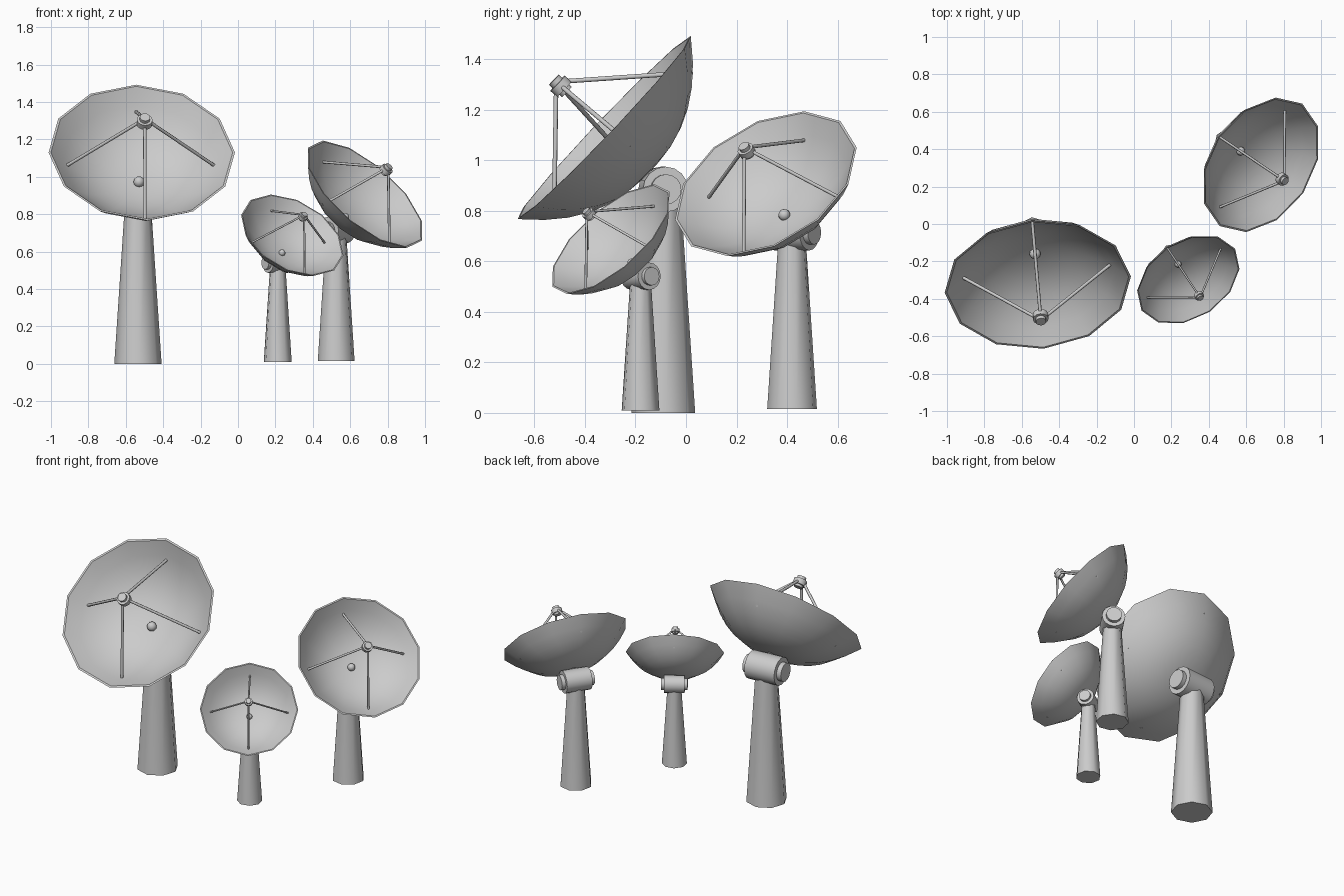
import bpy
import bmesh
import math
from mathutils import Matrix, Vector

cube = bpy.data.objects.get("Cube")
if cube:
    bpy.data.objects.remove(cube, do_unlink=True)

GREY = (0.6, 0.6, 0.6, 1.0)
metal = bpy.data.materials.new("light_grey_metal")
metal.use_nodes = True
metal.diffuse_color = GREY
metal.node_tree.nodes["Principled BSDF"].inputs["Base Color"].default_value = GREY

ELEVATION = math.radians(43.5)
HUB_HEIGHT = 0.885
RIM_RADIUS = 0.5
parts = []


def finish(bm, name, matrix):
    """Turn a bmesh into a named object, placed by the matrix."""
    bmesh.ops.transform(bm, matrix=matrix, verts=bm.verts)
    bmesh.ops.recalc_face_normals(bm, faces=bm.faces)
    mesh = bpy.data.meshes.new(name)
    bm.to_mesh(mesh)
    bm.free()
    mesh.materials.append(metal)
    obj = bpy.data.objects.new(name, mesh)
    bpy.context.collection.objects.link(obj)
    parts.append(obj)


def lathe(bm, profile, sides, place=Matrix.Identity(4)):
    """Revolve (radius, height) points about local z; zero radius makes a pole."""
    rings = []
    for r, z in profile:
        count = sides if r > 0 else 1
        ring = []
        for i in range(count):
            a = math.tau * i / sides
            co = Vector((r * math.cos(a), r * math.sin(a), z))
            ring.append(bm.verts.new(place @ co))
        rings.append(ring)
    for low, high in zip(rings, rings[1:]):
        for i in range(sides):
            j = (i + 1) % sides
            quad = [low[i % len(low)], low[j % len(low)],
                    high[j % len(high)], high[i % len(high)]]
            bm.faces.new(list(dict.fromkeys(quad)))


def rod(bm, start, end, radius, sides=8):
    """Closed straight rod between two points."""
    axis = end - start
    turn = axis.to_track_quat('Z', 'Y').to_matrix().to_4x4()
    length = axis.length
    lathe(bm, [(0, 0), (radius, 0), (radius, length), (0, length)], sides,
          Matrix.Translation(start) @ turn)


def bowl(radius, depth, steps=7):
    """Bowl curve from the centre out to the rim."""
    return [(radius * i / steps, -depth * (1 - (i / steps) ** 2.5))
            for i in range(steps + 1)]


def antenna(label, base, yaw, scale):
    place = (Matrix.Translation(base) @ Matrix.Rotation(math.radians(yaw), 4, 'Z')
             @ Matrix.Scale(scale, 4))
    s, c = math.sin(ELEVATION), math.cos(ELEVATION)
    # dish frame: local z looks along the dish axis, local y points up the dish
    aim = Matrix(((1, 0, 0, 0), (0, s, -c, -0.235), (0, c, s, 1.13), (0, 0, 0, 1)))
    tilted = place @ aim

    # tapered column
    bm = bmesh.new()
    lathe(bm, [(0, 0), (0.127, 0), (0.068, HUB_HEIGHT), (0, HUB_HEIGHT)], 8)
    finish(bm, label + "_column", place)

    # pivot hub with smaller end caps
    bm = bmesh.new()
    side = Matrix.Translation((0, 0, HUB_HEIGHT)) @ Matrix.Rotation(math.pi / 2, 4, 'Y')
    lathe(bm, [(0, -0.135), (0.06, -0.135), (0.06, -0.105), (0.09, -0.105),
               (0.09, 0.105), (0.06, 0.105), (0.06, 0.135), (0, 0.135)], 16, side)
    finish(bm, label + "_pivot_hub", place)

    # thin-walled reflector bowl
    bm = bmesh.new()
    lathe(bm, bowl(RIM_RADIUS, 0.25) + bowl(RIM_RADIUS - 0.012, 0.238)[::-1], 12)
    finish(bm, label + "_dish", tilted)

    # round feed at the bowl centre
    bm = bmesh.new()
    bmesh.ops.create_uvsphere(bm, u_segments=12, v_segments=8, radius=0.03)
    finish(bm, label + "_feed", tilted @ Matrix.Translation((0, 0, -0.228)))

    # receiver head
    bm = bmesh.new()
    lathe(bm, [(0, 0.205), (0.028, 0.205), (0.028, 0.22), (0.042, 0.22),
               (0.042, 0.255), (0.028, 0.255), (0.028, 0.275), (0, 0.275)], 12)
    finish(bm, label + "_receiver", tilted)

    # four support struts
    bm = bmesh.new()
    for i in range(4):
        turn = Matrix.Rotation(math.pi / 2 * i, 3, 'Z')
        rod(bm, turn @ Vector((0.4, 0, -0.105)), turn @ Vector((0.03, 0, 0.235)), 0.009)
    finish(bm, label + "_struts", tilted)


antenna("large", (-0.535, -0.09, 0), 5, 1.0)
antenna("medium", (0.525, 0.42, 0.015), 56, 0.79)
antenna("small", (0.2125, -0.18, 0.01), 33.5, 0.6)

# smooth shading with crisp edges
bpy.ops.object.select_all(action='DESELECT')
for obj in parts:
    obj.select_set(True)
bpy.context.view_layer.objects.active = parts[0]
bpy.ops.object.shade_smooth_by_angle(angle=math.radians(48))
